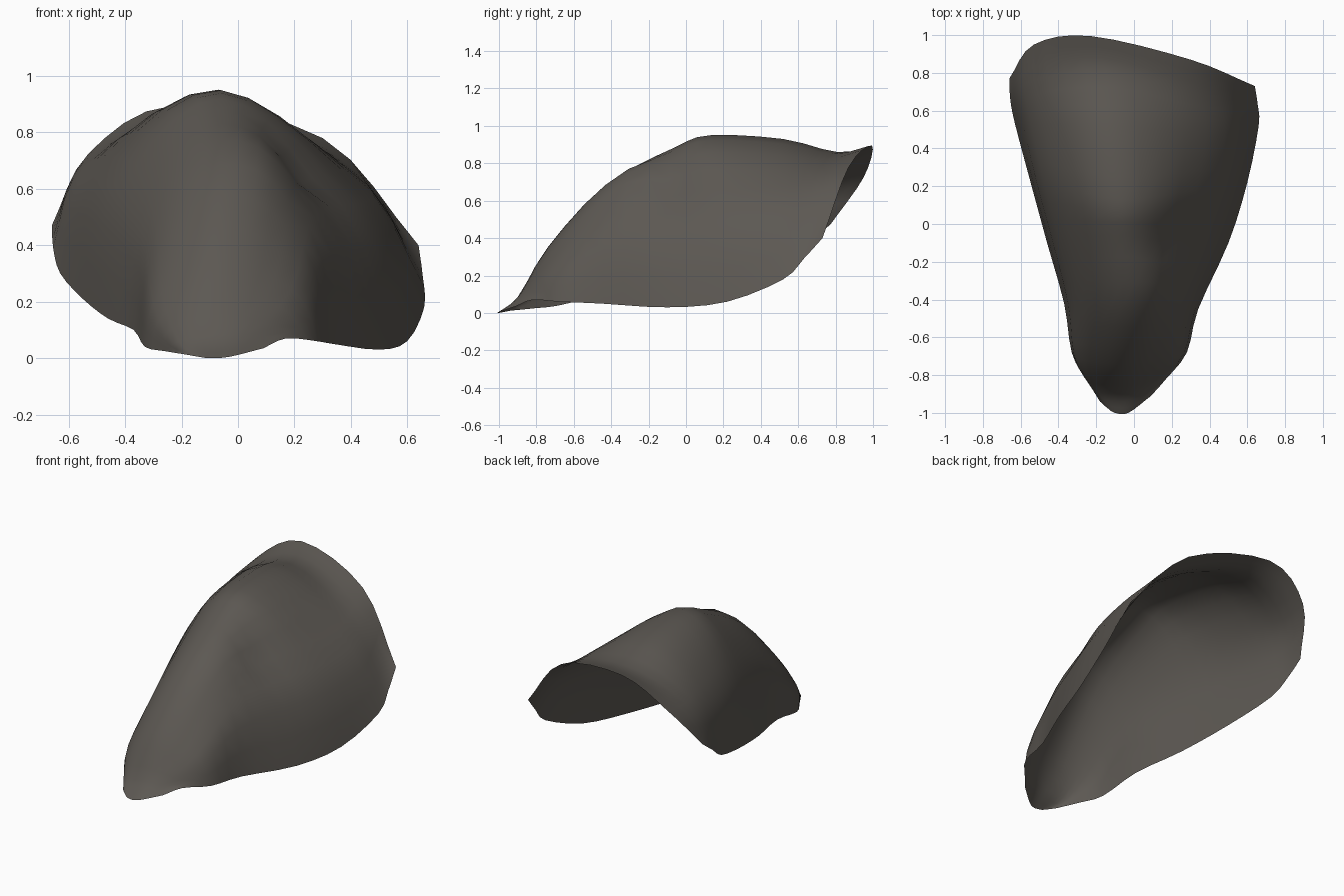
import bpy, bmesh, math
from mathutils import Vector

if "Cube" in bpy.data.objects:
    bpy.data.objects.remove(bpy.data.objects["Cube"])

# Cross-sections from front tip to back rim: left edge, left shoulder, ridge, right shoulder, right edge
SECTIONS = [
    [(-.18, -.94, .012), (-.14, -.975, .005), (-.10, -1, 0), (-.03, -1, .005), (.09, -.91, .035)],
    [(-.26, -.81, .025), (-.21, -.88, .06), (-.1, -.9, .08), (.02, -.89, .085), (.17, -.82, .07)],
    [(-.33, -.68, .04), (-.27, -.72, .23), (-.08, -.74, .35), (.13, -.72, .28), (.28, -.68, .06)],
    [(-.37, -.42, .10), (-.29, -.43, .47), (-.06, -.43, .685), (.18, -.43, .55), (.34, -.45, .05)],
    [(-.46, -.10, .14), (-.34, -.08, .65), (-.06, -.06, .885), (.23, -.10, .64), (.50, -.10, .03)],
    [(-.55, .23, .21), (-.41, .20, .71), (-.06, .13, .95), (.33, .18, .66), (.60, .22, .06)],
    [(-.63, .53, .30), (-.48, .53, .71), (-.10, .52, .93), (.38, .48, .67), (.66, .52, .18)],
    [(-.655, .66, .39), (-.53, .76, .70), (-.15, .81, .86), (.35, .68, .71), (.655, .63, .29)],
    [(-.66, .77, .47), (-.53, .95, .725), (-.23, .995, .895), (.30, .87, .78), (.64, .73, .40)],
]
# Outward swelling of the side walls for each section
LEFT_BULGE = [0, 0, .01, .01, .025, .025, .02, .01, 0]
RIGHT_BULGE = [0, 0, .03, .04, .055, .05, .03, .015, 0]
STEPS = 4


def smooth_path(points, steps):
    """Catmull-Rom curve through the points."""
    p = [Vector(q) for q in points]
    p = [2 * p[0] - p[1]] + p + [2 * p[-1] - p[-2]]
    out = []
    for i in range(1, len(p) - 2):
        a, b, c, d = p[i - 1:i + 3]
        for s in range(steps):
            t = s / steps
            out.append(.5 * (2 * b + (c - a) * t + (2 * a - 5 * b + 4 * c - d) * t * t
                             + (3 * b - a - 3 * c + d) * t ** 3))
    return out + [p[-2]]


# Curved shell lofted through the sections, with swollen side walls
rows = [smooth_path(s, STEPS) for s in SECTIONS]
for row, left, right in zip(rows, LEFT_BULGE, RIGHT_BULGE):
    for k in range(1, STEPS):
        swell = math.sin(math.pi * k / STEPS)
        row[k] += Vector((-.85, 0, .5)) * left * swell
        row[-1 - k] += Vector((.85, 0, .5)) * right * swell
columns = [smooth_path(c, 3) for c in zip(*rows)]

# Small fold on the right shoulder: a raised lip in front of a shallow dent
for col in columns:
    for v in col:
        for centre, height in ((Vector((.11, -.27, .68)), .03), (Vector((.20, -.10, .68)), -.03)):
            v.z += height * max(0, 1 - (v - centre).length / .2)

bm = bmesh.new()
grid = [[bm.verts.new(v) for v in col] for col in columns]
for a, b in zip(grid, grid[1:]):
    for j in range(len(a) - 1):
        bm.faces.new((a[j], b[j], b[j + 1], a[j + 1])).smooth = True
bm.normal_update()
if sum(f.normal.z for f in bm.faces) < 0:
    bmesh.ops.reverse_faces(bm, faces=bm.faces)
mesh = bpy.data.meshes.new("curved_shell")
bm.to_mesh(mesh)
bm.free()

# Dark warm grey
mat = bpy.data.materials.new("dark warm grey")
mat.diffuse_color = (.108, .098, .086, 1)
mat.use_nodes = True
mat.node_tree.nodes["Principled BSDF"].inputs["Base Color"].default_value = mat.diffuse_color
mesh.materials.append(mat)
shell = bpy.data.objects.new("curved_shell", mesh)
bpy.context.collection.objects.link(shell)
